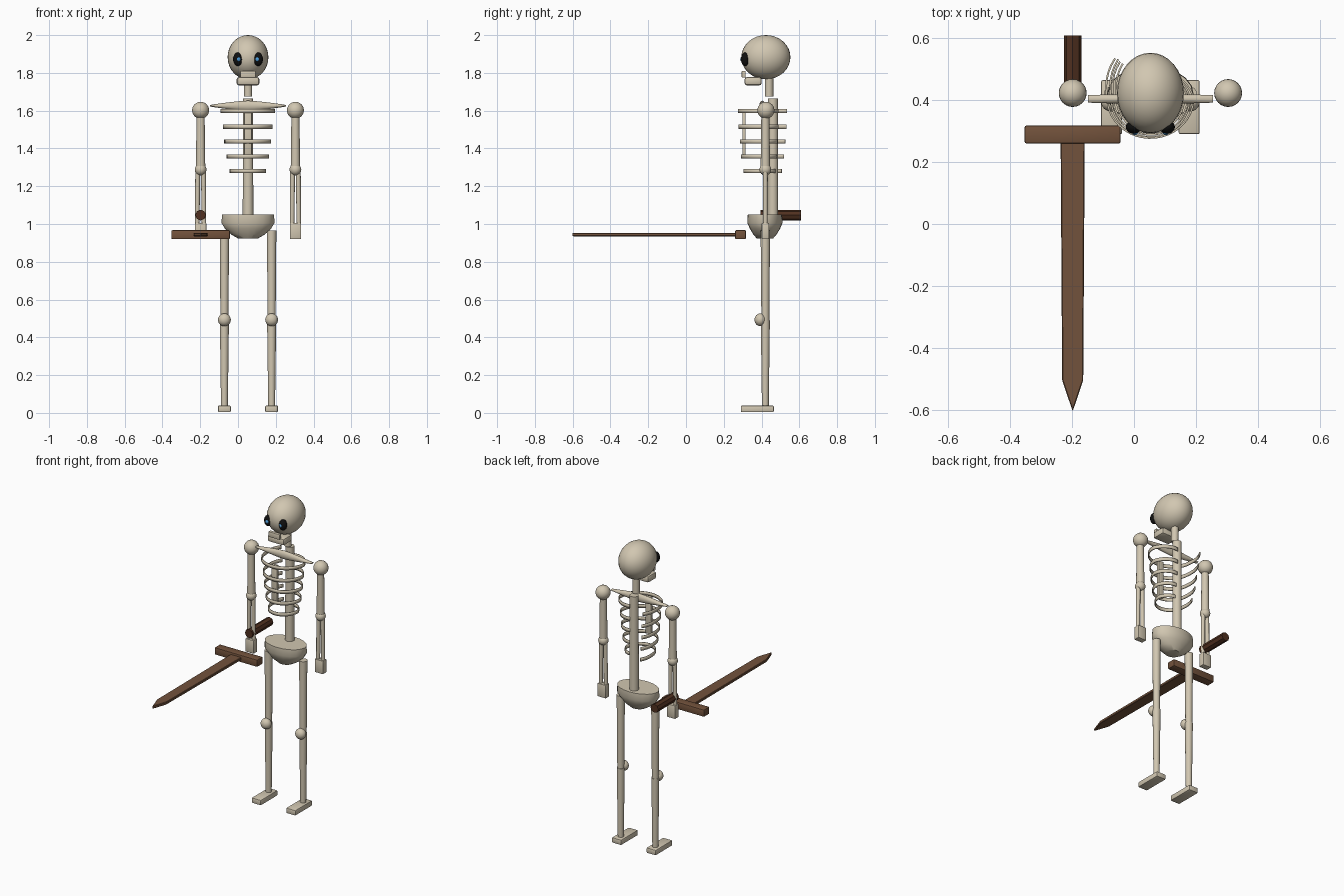
import bpy, bmesh
from math import sin, cos, pi, radians
from mathutils import Vector

if "Cube" in bpy.data.objects:
    bpy.data.objects.remove(bpy.data.objects["Cube"])

CX, CY = 0.053, 0.42          # body axis


def mat(name, col):
    m = bpy.data.materials.new(name)
    m.diffuse_color = (*col, 1)
    m.use_nodes = True
    m.node_tree.nodes["Principled BSDF"].inputs["Base Color"].default_value = m.diffuse_color
    return m


BONE = mat("bone", (0.64, 0.57, 0.44))
WOOD = mat("wood", (0.17, 0.085, 0.045))
GRIP = mat("grip_wood", (0.08, 0.03, 0.014))
BLACK = mat("socket_black", (0.005, 0.005, 0.005))
BLUE = mat("glow_blue", (0.08, 0.36, 0.75))


def finish(bm, name, m, smooth=True):
    bmesh.ops.recalc_face_normals(bm, faces=bm.faces)
    me = bpy.data.meshes.new(name)
    bm.to_mesh(me)
    bm.free()
    me.materials.append(m)
    ob = bpy.data.objects.new(name, me)
    bpy.context.collection.objects.link(ob)
    if smooth:
        bpy.ops.object.select_all(action='DESELECT')
        ob.select_set(True)
        bpy.context.view_layer.objects.active = ob
        bpy.ops.object.shade_smooth_by_angle(angle=radians(40))
    return ob


def ball(name, c, r, m=BONE, seg=24):
    bm = bmesh.new()
    bmesh.ops.create_uvsphere(bm, u_segments=seg, v_segments=seg // 2, radius=1)
    bmesh.ops.scale(bm, vec=r, verts=bm.verts)
    bmesh.ops.translate(bm, vec=c, verts=bm.verts)
    return finish(bm, name, m)


def box(name, lo, hi, m=BONE, bevel=0.006):
    bm = bmesh.new()
    bmesh.ops.create_cube(bm, size=1)
    lo, hi = Vector(lo), Vector(hi)
    bmesh.ops.scale(bm, vec=hi - lo, verts=bm.verts)
    bmesh.ops.translate(bm, vec=(lo + hi) / 2, verts=bm.verts)
    if bevel:
        bmesh.ops.bevel(bm, geom=bm.edges[:], offset=bevel, segments=2,
                        profile=0.5, affect='EDGES')
    return finish(bm, name, m)


def rod(name, a, b, ra, rb, m=BONE, seg=16):
    a, b = Vector(a), Vector(b)
    bm = bmesh.new()
    bmesh.ops.create_cone(bm, cap_ends=True, segments=seg, radius1=ra,
                          radius2=rb, depth=(b - a).length)
    bmesh.ops.rotate(bm, cent=(0, 0, 0), verts=bm.verts,
                     matrix=(b - a).to_track_quat('Z', 'Y').to_matrix())
    bmesh.ops.translate(bm, vec=(a + b) / 2, verts=bm.verts)
    return finish(bm, name, m)


def loft(name, rings, m=BONE):
    bm = bmesh.new()
    rows = [[bm.verts.new(p) for p in ring] for ring in rings]
    n = len(rows[0])
    for r0, r1 in zip(rows, rows[1:]):
        for i in range(n):
            j = (i + 1) % n
            bm.faces.new((r0[i], r0[j], r1[j], r1[i]))
    bm.faces.new(rows[0])
    bm.faces.new(rows[-1])
    return finish(bm, name, m)


def circle(n):
    return [(cos(2 * pi * i / n), sin(2 * pi * i / n)) for i in range(n)]


# Skull, jaw, teeth and eyes
ball("skull", (CX, 0.423, 1.883), (0.108, 0.13, 0.117), seg=32)
box("upper_teeth", (0.013, 0.295, 1.775), (0.093, 0.316, 1.81), bevel=0.003)
box("jaw", (-0.007, 0.31, 1.734), (0.113, 0.40, 1.778), bevel=0.012)
for s, side in ((-1, "right"), (1, "left")):
    ball(f"{side}_eye_socket", (CX + s * 0.054, 0.313, 1.872), (0.025, 0.022, 0.036), BLACK)
    ball(f"{side}_eye_glow", (CX + s * 0.05, 0.298, 1.872), (0.011, 0.011, 0.013), BLUE, 16)

# Neck, spine, sternum
rod("neck", (CX, 0.44, 1.675), (CX, 0.44, 1.82), 0.022, 0.022)
rod("spine", (CX, 0.46, 1.04), (CX, 0.46, 1.665), 0.028, 0.027)
box("sternum", (0.033, 0.298, 1.355), (0.073, 0.316, 1.60), bevel=0.004)

# Collar bone: lens-shaped in front view, even depth from above
loft("collar_bone", [
    [(CX + 0.202 * t, 0.404 + (0.016 - 0.004 * t * t) * c, 1.626 + (0.004 + 0.023 * (1 - abs(t) ** 1.4)) * s)
     for c, s in circle(16)] for t in [i / 6 - 1 for i in range(13)]])

# Ribs: thin spiral bands from the spine round the front to a flared tip
for k, (z, sx, sy) in enumerate([(1.598, 1, 1), (1.515, 0.91, 0.98), (1.437, 0.86, 0.92),
                                 (1.358, 0.78, 0.87), (1.28, 0.67, 0.78)]):
    bm = bmesh.new()
    prev = None
    for i in range(37):
        d = 80 - i * 310 / 36
        f = 1.0
        if d > 0:
            f = 1 - 0.4 * d / 80
        elif d < -180:
            f = 1 + 0.27 * ((-180 - d) / 50) ** 1.3
        x = CX + 0.14 * sx * f * cos(radians(d))
        y = 0.408 + 0.13 * sy * f * sin(radians(d))
        cur = [bm.verts.new((x, y, z + h)) for h in (-0.011, 0.011)]
        if prev:
            bm.faces.new((prev[0], cur[0], cur[1], prev[1]))
        prev = cur
    rib = finish(bm, f"rib_{k + 1}", BONE)
    mod = rib.modifiers.new("thickness", 'SOLIDIFY')
    mod.thickness = 0.006
    mod.offset = 0

# Pelvis bowl
loft("pelvis", [[(CX + rx * c, 0.418 + ry * s, z) for c, s in circle(20)]
                for z, rx, ry in [(1.05, 0.138, 0.091), (1.005, 0.140, 0.093), (0.975, 0.122, 0.08),
                                  (0.945, 0.09, 0.062), (0.922, 0.05, 0.042)]])

# Arms and legs, both sides
for s, side in ((-1, "right"), (1, "left")):
    x = CX + s * 0.251
    ball(f"{side}_shoulder", (x, 0.423, 1.602), (0.045,) * 3)
    rod(f"{side}_upper_arm", (x, CY, 1.29), (x, CY, 1.60), 0.025, 0.021)
    ball(f"{side}_elbow", (x, CY, 1.288), (0.031,) * 3)
    for o, bone in ((-1, "inner"), (1, "outer")):
        rod(f"{side}_forearm_{bone}", (x + o * 0.018, CY, 0.99),
            (x + o * 0.015, CY, 1.285), 0.012, 0.013, seg=12)
    box(f"{side}_hand", (x - 0.03, CY - 0.019, 0.92), (x + 0.03, CY + 0.019, 1.006), bevel=0.003)
    x = CX + s * 0.125
    rod(f"{side}_thigh", (x, CY, 0.49), (x, CY, 0.965), 0.021, 0.025)
    ball(f"{side}_knee", (x, 0.393, 0.493), (0.034, 0.03, 0.034))
    rod(f"{side}_shin", (x, CY, 0.03), (x, CY, 0.49), 0.018, 0.024)
    box(f"{side}_foot", (x - 0.034, 0.29, 0.004), (x + 0.034, 0.465, 0.039))

# Sword: grip, guard and pointed blade
X = -0.198
rod("sword_grip", (X, 0.395, 1.047), (X, 0.609, 1.047), 0.028, 0.028, GRIP, 8)
box("sword_guard", (X - 0.155, 0.26, 0.92), (X + 0.155, 0.318, 0.967), WOOD)
bm = bmesh.new()
outline = [(-0.039, 0.28), (-0.034, -0.505), (0, -0.605), (0.034, -0.505), (0.039, 0.28)]
face = bm.faces.new([bm.verts.new((X + a, b, 0.935)) for a, b in outline])
up = bmesh.ops.extrude_face_region(bm, geom=[face])
bmesh.ops.translate(bm, vec=(0, 0, 0.018),
                    verts=[v for v in up["geom"] if isinstance(v, bmesh.types.BMVert)])
bmesh.ops.bevel(bm, geom=bm.edges[:], offset=0.003, segments=1, affect='EDGES')
finish(bm, "sword_blade", WOOD, smooth=False)
